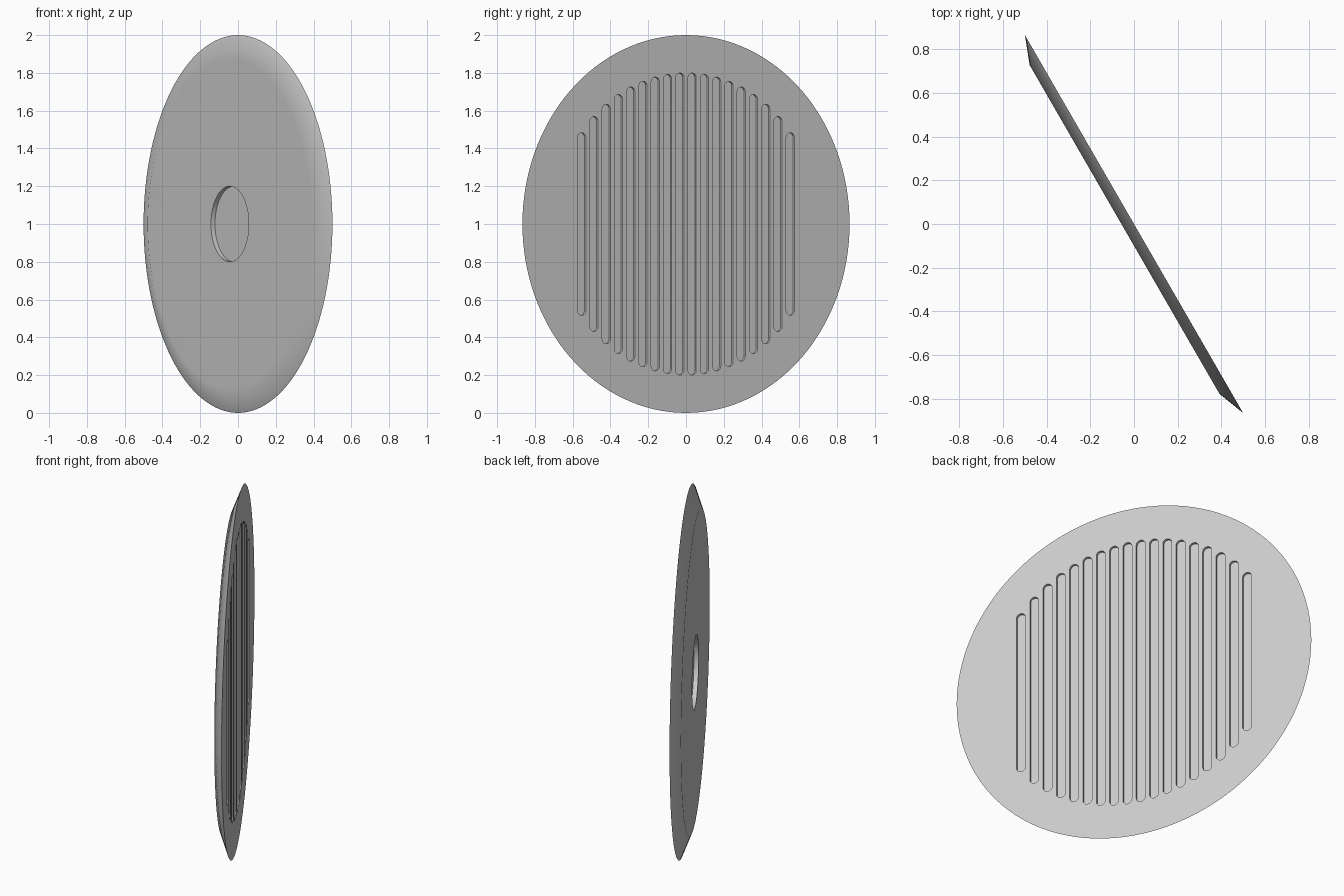
import bpy, bmesh, math
from mathutils import Matrix, Vector

if "Cube" in bpy.data.objects:
    bpy.data.objects.remove(bpy.data.objects["Cube"], do_unlink=True)

THICK = 0.05
SLOT_COUNT, SLOT_PITCH, SLOT_RADIUS, SLOT_DEPTH = 18, 0.075, 0.025, 0.015
FIELD_RADIUS = 0.8
RECESS_RADIUS, RECESS_DEPTH = 0.2, 0.025

# Upright frame: local y is up, local z is the ribbed face's direction
across = Vector((-0.5, math.sqrt(0.75), 0))
up = Vector((0, 0, 1))
frame = Matrix((across, up, across.cross(up))).transposed().to_4x4()
frame.translation = (0, 0, 1)


def make_object(name, bm):
    bmesh.ops.recalc_face_normals(bm, faces=bm.faces)
    mesh = bpy.data.meshes.new(name)
    bm.to_mesh(mesh)
    bm.free()
    obj = bpy.data.objects.new(name, mesh)
    bpy.context.collection.objects.link(obj)
    obj.matrix_world = frame
    return obj


def add_slot(bm, x, half, z0, z1):
    """Upright prism with rounded ends."""
    steps = 10
    points = []
    for side in (1, -1):
        for i in range(steps + 1):
            a = math.pi * i / steps
            points.append((x + side * SLOT_RADIUS * math.cos(a),
                           side * (half - SLOT_RADIUS + SLOT_RADIUS * math.sin(a))))
    low = [bm.verts.new((px, py, z0)) for px, py in points]
    high = [bm.verts.new((px, py, z1)) for px, py in points]
    bm.faces.new(low)
    bm.faces.new(high)
    for i in range(len(points)):
        j = (i + 1) % len(points)
        bm.faces.new((low[i], low[j], high[j], high[i]))


# Disc with a bevelled rim
bm = bmesh.new()
bmesh.ops.create_cone(bm, cap_ends=True, segments=128, radius1=0.87, radius2=1,
                      depth=THICK, matrix=Matrix.Translation((0, 0, -THICK / 2)))
disc = make_object("disc", bm)

# Cutter for the row of slots
bm = bmesh.new()
for i in range(SLOT_COUNT):
    x = (i - (SLOT_COUNT - 1) / 2) * SLOT_PITCH
    add_slot(bm, x, math.sqrt(FIELD_RADIUS ** 2 - x * x), -SLOT_DEPTH, SLOT_DEPTH)
slots = make_object("slot_cutter", bm)

# Cutter for the round recess
bm = bmesh.new()
bmesh.ops.create_cone(bm, cap_ends=True, segments=64, radius1=RECESS_RADIUS,
                      radius2=RECESS_RADIUS, depth=2 * RECESS_DEPTH,
                      matrix=Matrix.Translation((0, 0, -THICK)))
recess = make_object("recess_cutter", bm)

# Cut the disc
bpy.context.view_layer.objects.active = disc
for cutter in (slots, recess):
    cutter.hide_render = True
    mod = disc.modifiers.new(cutter.name, "BOOLEAN")
    mod.operation = "DIFFERENCE"
    mod.solver = "EXACT"
    mod.object = cutter
    bpy.ops.object.modifier_apply(modifier=mod.name)
    bpy.data.objects.remove(cutter, do_unlink=True)

# Grey finish
grey = bpy.data.materials.new("light grey")
grey.use_nodes = True
color = (0.6, 0.6, 0.6, 1)
grey.diffuse_color = color
grey.node_tree.nodes["Principled BSDF"].inputs["Base Color"].default_value = color
disc.data.materials.clear()
disc.data.materials.append(grey)

# Soft rim, crisp cut edges
bpy.ops.object.select_all(action="DESELECT")
disc.select_set(True)
bpy.ops.object.shade_smooth_by_angle(angle=math.radians(30))
weighted = disc.modifiers.new("weighted normals", "WEIGHTED_NORMAL")
weighted.keep_sharp = True
